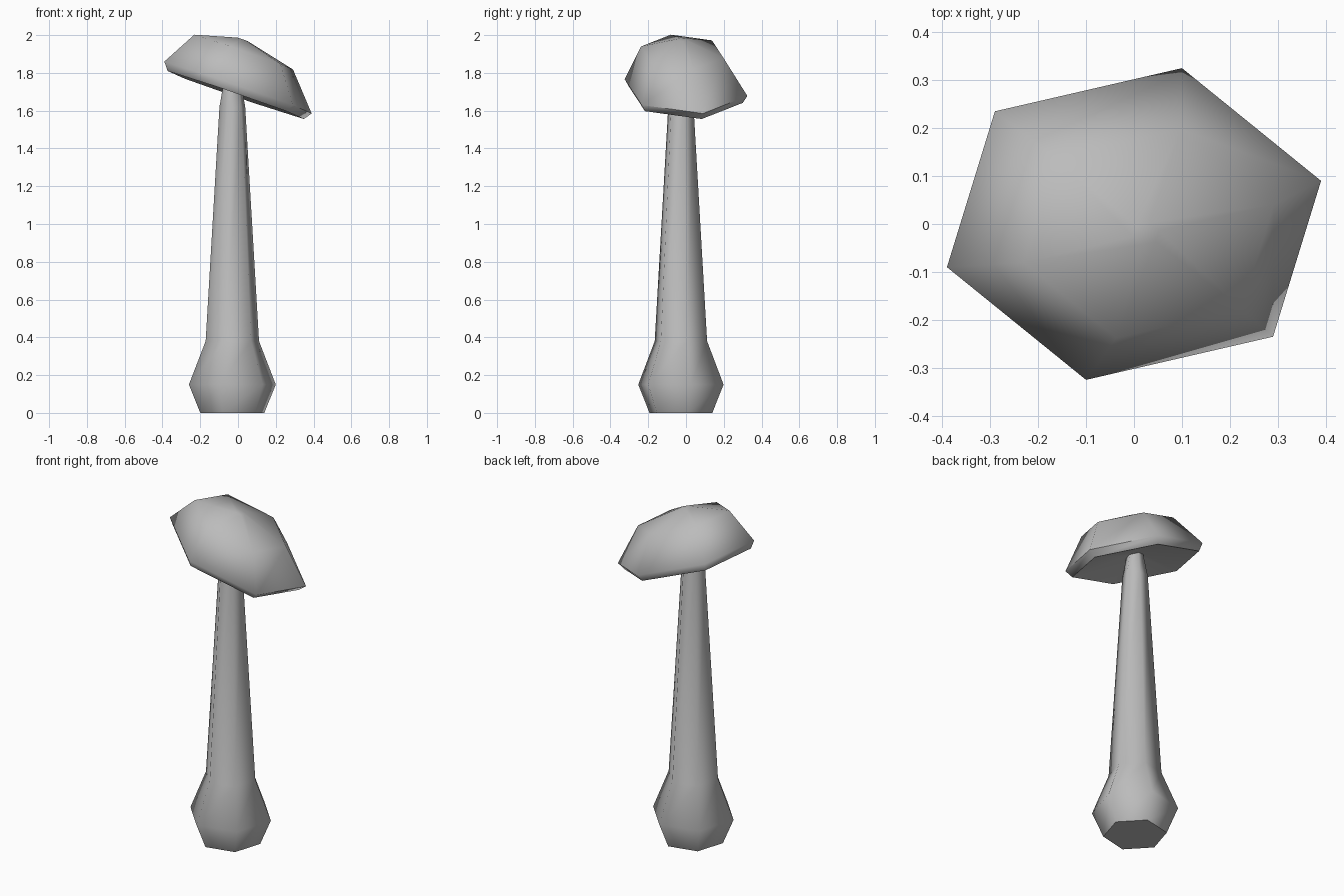
import bpy, bmesh, math
from mathutils import Vector

cube = bpy.data.objects.get("Cube")
if cube:
    bpy.data.objects.remove(cube, do_unlink=True)

grey = bpy.data.materials.new("plain grey")
grey.use_nodes = True
colour = (0.5, 0.5, 0.5, 1)
grey.diffuse_color = colour
grey.node_tree.nodes["Principled BSDF"].inputs["Base Color"].default_value = colour

SIDES = 6


def loft(name, rings):
    """Skin a stack of six-sided rings, closing both ends."""
    bm = bmesh.new()
    loops = [[bm.verts.new(p) for p in ring] for ring in rings]
    for low, high in zip(loops, loops[1:]):
        for i in range(SIDES):
            j = (i + 1) % SIDES
            bm.faces.new((low[i], low[j], high[j], high[i]))
    bm.faces.new(loops[0][::-1])
    bm.faces.new(loops[-1])
    bmesh.ops.recalc_face_normals(bm, faces=bm.faces)
    mesh = bpy.data.meshes.new(name)
    bm.to_mesh(mesh)
    bm.free()
    mesh.materials.append(grey)
    obj = bpy.data.objects.new(name, mesh)
    bpy.context.collection.objects.link(obj)
    bpy.ops.object.select_all(action='DESELECT')
    obj.select_set(True)
    bpy.context.view_layer.objects.active = obj
    bpy.ops.object.shade_smooth_by_angle(angle=math.radians(65))
    return obj


def stem_ring(z, radius):
    turn = math.radians(13)
    return [(-0.03 + radius * math.cos(turn + k * math.tau / SIDES),
             -0.027 + radius * math.sin(turn + k * math.tau / SIDES), z)
            for k in range(SIDES)]


# Stem with a swollen foot and a pinched neck
loft("stem", [stem_ring(z, r) for z, r in (
    (0, 0.174), (0.15, 0.236), (0.38, 0.145), (1.62, 0.07), (1.76, 0.045))])

# Tilted cap: the rim corners follow a slightly stretched hexagon
corner_a = Vector((0.39, 0.09, -0.1375))
corner_b = Vector((0.1, 0.325, -0.045))
corners = [corner_a, corner_b, corner_b - corner_a]
corners += [-c for c in corners]


def cap_ring(scale, centre):
    return [Vector(centre) + c * scale for c in corners]


# From the hollow underside, around the lip, up to the crown
loft("cap", [cap_ring(s, c) for s, c in (
    (0.1, (0.0, -0.01, 1.745)),
    (0.925, (-0.012, 0.0, 1.683)),
    (1.0, (0.0, 0.0, 1.7225)),
    (0.67, (0.03, -0.02, 1.91)),
    (0.07, (0.025, -0.02, 1.977)))])
